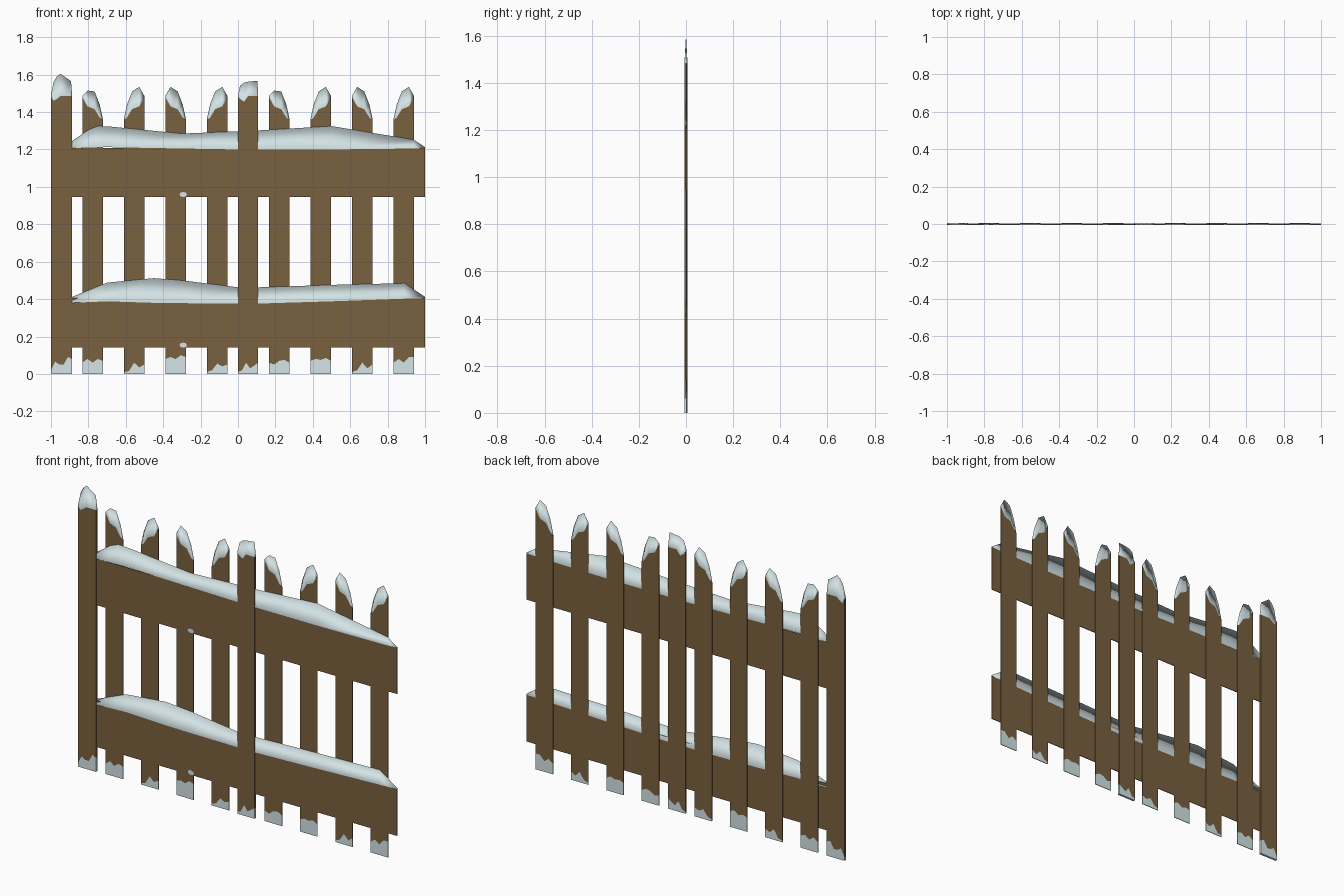
import bpy, bmesh, math

if "Cube" in bpy.data.objects:
    bpy.data.objects.remove(bpy.data.objects["Cube"])


def material(name, rgb):
    m = bpy.data.materials.new(name)
    m.diffuse_color = (*rgb, 1)
    m.use_nodes = True
    m.node_tree.nodes["Principled BSDF"].inputs["Base Color"].default_value = m.diffuse_color
    return m


WOOD = material("brown wood", (0.195, 0.120, 0.050))
SNOW = material("pale snow", (0.66, 0.77, 0.79))


def make(name, verts, faces, mats, smooth=False):
    me = bpy.data.meshes.new(name)
    me.from_pydata(verts, [], faces)
    ob = bpy.data.objects.new(name, me)
    bpy.context.collection.objects.link(ob)
    for m in mats:
        me.materials.append(m)
    bm = bmesh.new()
    bm.from_mesh(me)
    bmesh.ops.recalc_face_normals(bm, faces=bm.faces)
    for f in bm.faces:
        f.smooth = smooth
    bm.to_mesh(me)
    bm.free()
    return ob


def thicken(ob, t):
    s = ob.modifiers.new("thickness", "SOLIDIFY")
    s.thickness, s.offset = t, 0


def board(name, x0, x1, y, t, foot, top):
    """Upright board: snowy foot with a ragged edge, wood above, shaped top."""
    def row(pts):
        return [(x0 + (x1 - x0) * u, y, z) for u, z in pts]
    n = len(foot)
    edge = row([(i / (n - 1), z) for i, z in enumerate(foot)])
    tops = row(top)
    verts = edge + [(x1, y, 0), (x0, y, 0)] + tops
    k = n + 2
    wood = list(range(n)) + list(range(len(verts) - 1, k - 1, -1))
    snow = [n + 1, n] + list(range(n - 1, -1, -1))
    ob = make(name, verts, [wood, snow], [WOOD, SNOW])
    ob.data.polygons[1].material_index = 1
    thicken(ob, t)


def snow_ridge(name, pts, y0, y1):
    """Smooth wedge of snow; pts are (x, base z, crest z)."""
    n = len(pts)
    verts = [(x, y0, b) for x, b, c in pts] + [(x, y1, b) for x, b, c in pts]
    verts += [(x, (y0 + y1) / 2, c) for x, b, c in pts]
    faces = [(0, 2 * n, n), (n - 1, 2 * n - 1, 3 * n - 1)]
    for i in range(n - 1):
        faces.append((i, i + 1, 2 * n + i + 1, 2 * n + i))
        faces.append((n + i + 1, n + i, 2 * n + i, 2 * n + i + 1))
    make(name, verts, faces, [SNOW], True)


# Thin pickets with slanted tops, alternating direction
feet = [(.06, .08, .06, .08, .07), (.01, .015, .06, .035, .05),
        (.08, .09, .08, .10, .09), (.01, .02, .055, .04, .05),
        (.06, .05, .07, .075, .06), (.07, .08, .075, .085, .07),
        (.01, .02, .06, .03, .05), (.06, .08, .06, .09, .09)]
starts = [-.832, -.61, -.388, -.166, .166, .388, .61, .832]
cut = [(0, 1.48), (.25, 1.43), (.6, 1.415), (.85, 1.37), (1, 1.355)]
crest = [1.487, 1.535, 1.51, 1.44, 1.365]
W = .109
for i, x in enumerate(starts):
    drop = .02 if i in (0, 4) else 0
    flip = i % 2 == 1
    cap = [(1 - u if flip else u, z, c - (drop if k == 1 else 0))
           for k, ((u, z), c) in enumerate(zip(cut, crest))]
    cap.sort()
    board(f"picket_{i + 1}", x, x + W, .003, .004, feet[i], [(u, z) for u, z, c in cap])
    snow_ridge(f"picket_snow_{i + 1}", [(x + W * u, z, c) for u, z, c in cap], .001, .005)

# Two thick posts with snow caps
posts = [("end_post", -1, -.887, (.02, .065, .05, .05, .09, .08),
          [(0, 1.485, 1.49), (.12, 1.46, 1.56), (.28, 1.47, 1.59), (.45, 1.485, 1.605),
           (.95, 1.485, 1.565), (1, 1.485, 1.49)]),
         ("middle_post", 0, .108, (.01, .02, .06, .03, .045, .06),
          [(0, 1.485, 1.49), (.1, 1.47, 1.54), (.3, 1.455, 1.557), (.5, 1.485, 1.562),
           (.96, 1.485, 1.567), (1, 1.485, 1.49)])]
for name, x0, x1, foot, cap in posts:
    board(name, x0, x1, 0, .013, foot, [(u, b) for u, b, c in cap])
    snow_ridge(name + "_snow", [(x0 + (x1 - x0) * u, b, c) for u, b, c in cap], -.0065, .0065)

# Rails
for name, z0, z1 in (("upper_rail", .945, 1.208), ("lower_rail", .14, .405)):
    ob = make(name, [(-.89, -.001, z0), (1, -.001, z0), (1, -.001, z1), (-.89, -.001, z1)],
              [(0, 1, 2, 3)], [WOOD])
    thicken(ob, .004)
    # small snow fleck at the lower edge of the rail
    r = [(-.293 + .02 * math.cos(a * math.pi / 4), -.0036,
          z0 + .014 + .014 * math.sin(a * math.pi / 4)) for a in range(8)]
    thicken(make(name + "_fleck", r, [tuple(range(8))], [SNOW]), .0008)

# Snow lying along the rails
snow_ridge("upper_rail_snow", [
    (-.887, 1.208, 1.245), (-.8, 1.21, 1.305), (-.75, 1.212, 1.325), (-.68, 1.212, 1.322),
    (-.3, 1.205, 1.285), (0, 1.2, 1.297), (.11, 1.2, 1.302), (.5, 1.2, 1.325),
    (.94, 1.205, 1.252), (1, 1.208, 1.212)], -.0042, .0018)
snow_ridge("lower_rail_snow", [
    (-.887, .38, .412), (-.7, .388, .488), (-.45, .38, .512), (-.3, .378, .5),
    (0, .376, .463), (.11, .376, .463), (.5, .388, .476), (.89, .402, .485),
    (1, .405, .412)], -.0042, .0018)
